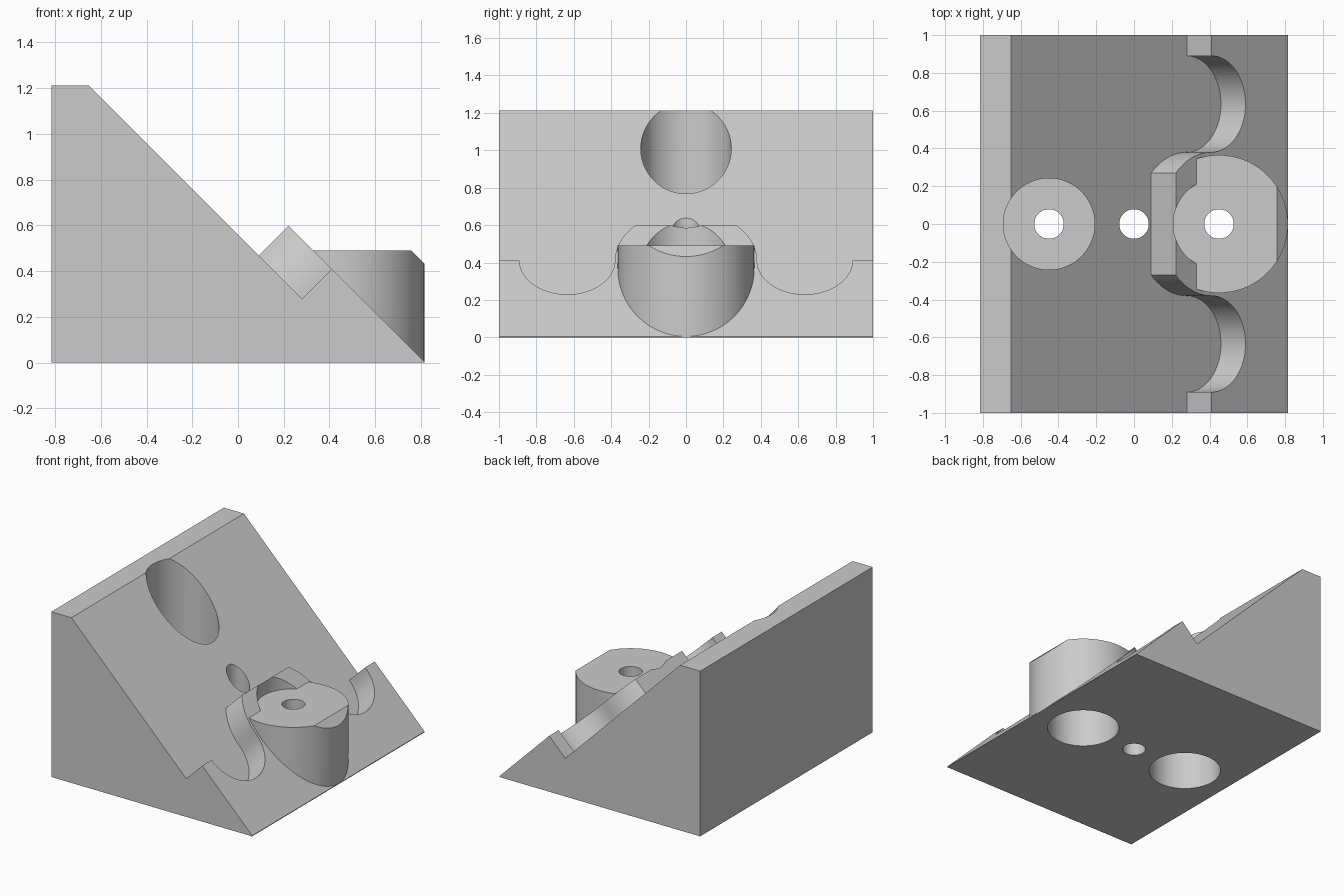
import bpy, bmesh
from math import sin, cos, pi, sqrt, asin
from mathutils import Vector

cube = bpy.data.objects.get("Cube")
if cube:
    bpy.data.objects.remove(cube, do_unlink=True)

grey = bpy.data.materials.new("plain grey")
grey.use_nodes = True
COLOUR = (0.6, 0.6, 0.6, 1)
grey.diffuse_color = COLOUR
grey.node_tree.nodes["Principled BSDF"].inputs["Base Color"].default_value = COLOUR


def prism(name, points, direction):
    """Extrude a closed loop of points along a direction."""
    bm = bmesh.new()
    face = bm.faces.new([bm.verts.new(p) for p in points])
    new = bmesh.ops.extrude_face_region(bm, geom=[face])["geom"]
    moved = [g for g in new if isinstance(g, bmesh.types.BMVert)]
    bmesh.ops.translate(bm, verts=moved, vec=direction)
    bmesh.ops.recalc_face_normals(bm, faces=bm.faces)
    mesh = bpy.data.meshes.new(name)
    bm.to_mesh(mesh)
    bm.free()
    mesh.materials.append(grey)
    obj = bpy.data.objects.new(name, mesh)
    bpy.context.collection.objects.link(obj)
    return obj


def side_profile(name, outline, half_width):
    return prism(name, [(x, -half_width, z) for x, z in outline], (0, 2 * half_width, 0))


def cylinder(name, x, radius, bottom, top, sides=96):
    ring = [(x + radius * cos(2 * pi * i / sides), radius * sin(2 * pi * i / sides), bottom)
            for i in range(sides)]
    return prism(name, ring, (0, 0, top - bottom))


def boolean(target, tool, operation):
    """Apply a boolean and remove the helper."""
    tool.hide_render = True
    mod = target.modifiers.new(operation, "BOOLEAN")
    mod.operation, mod.object, mod.solver = operation, tool, "EXACT"
    bpy.context.view_layer.objects.active = target
    bpy.ops.object.modifier_apply(modifier=mod.name)
    bpy.data.objects.remove(tool, do_unlink=True)


EDGE, TOP, LOW, HIGH = 0.815, 1.212, 0.56, 0.82
POST_X, POST_R, POST_TOP = 0.45, 0.365, 0.49
BORE_R, HOLE_R = 0.242, 0.078

# Sloping wedge body at the height of the raised lower face
body = side_profile("wedge_body", [(-EDGE, 0), (EDGE, 0), (EDGE, HIGH - EDGE),
                                   (HIGH - TOP, TOP), (-EDGE, TOP)], 1)

# Ledge outline on the slope: flat ends, round notches and a round tab with a flat top
TAB_R, NOTCH_R, FLAT = 0.38, 0.255, 0.267
notch_y = TAB_R + NOTCH_R
flat_angle = asin(FLAT / TAB_R)
half = [(-FLAT, TAB_R * cos(flat_angle))]
half += [(-TAB_R * sin(a), TAB_R * cos(a)) for a in [flat_angle * (1 - i / 16) for i in range(1, 17)]]
half += [(NOTCH_R * sin(a), notch_y - NOTCH_R * cos(a)) for a in [pi * i / 32 for i in range(1, 33)]]
half += [(0, 1.2), (-3, 1.2)]
outline = [(s, -y) for s, y in reversed(half)] + half

# Cut away everything above the upper slope, as far as the ledge
r = 1 / sqrt(2)
down, normal = Vector((r, 0, -r)), Vector((r, 0, r))
pocket = prism("slope_cutter",
               [down * s + Vector((0, y, 0)) + normal * LOW * r for s, y in outline], normal * 2)
boolean(body, pocket, "DIFFERENCE")

# Round post with a chamfered front edge
post = cylinder("post", POST_X, POST_R, -0.1, 0.7)
post_shape = side_profile("post_shape", [(0.3, 0.001), (0.3, POST_TOP), (0.757, POST_TOP),
                                         (0.817, 0.43), (0.817, 0.001)], 0.6)
boolean(post, post_shape, "INTERSECT")
boolean(body, post, "UNION")

# Screw seats from above, matching bores from below and three through holes
for x in (-POST_X, POST_X):
    boolean(body, cylinder("seat_cutter", x, BORE_R, POST_TOP, 2), "DIFFERENCE")
    boolean(body, cylinder("bore_cutter", x, BORE_R, -0.5, 0.33), "DIFFERENCE")
for x in (-POST_X, 0, POST_X):
    boolean(body, cylinder("hole_cutter", x, HOLE_R, -0.5, 2, 64), "DIFFERENCE")

# Smooth round walls, sharp edges kept
bpy.ops.object.select_all(action="DESELECT")
body.select_set(True)
bpy.context.view_layer.objects.active = body
bpy.ops.object.shade_smooth_by_angle(angle=pi / 9)
